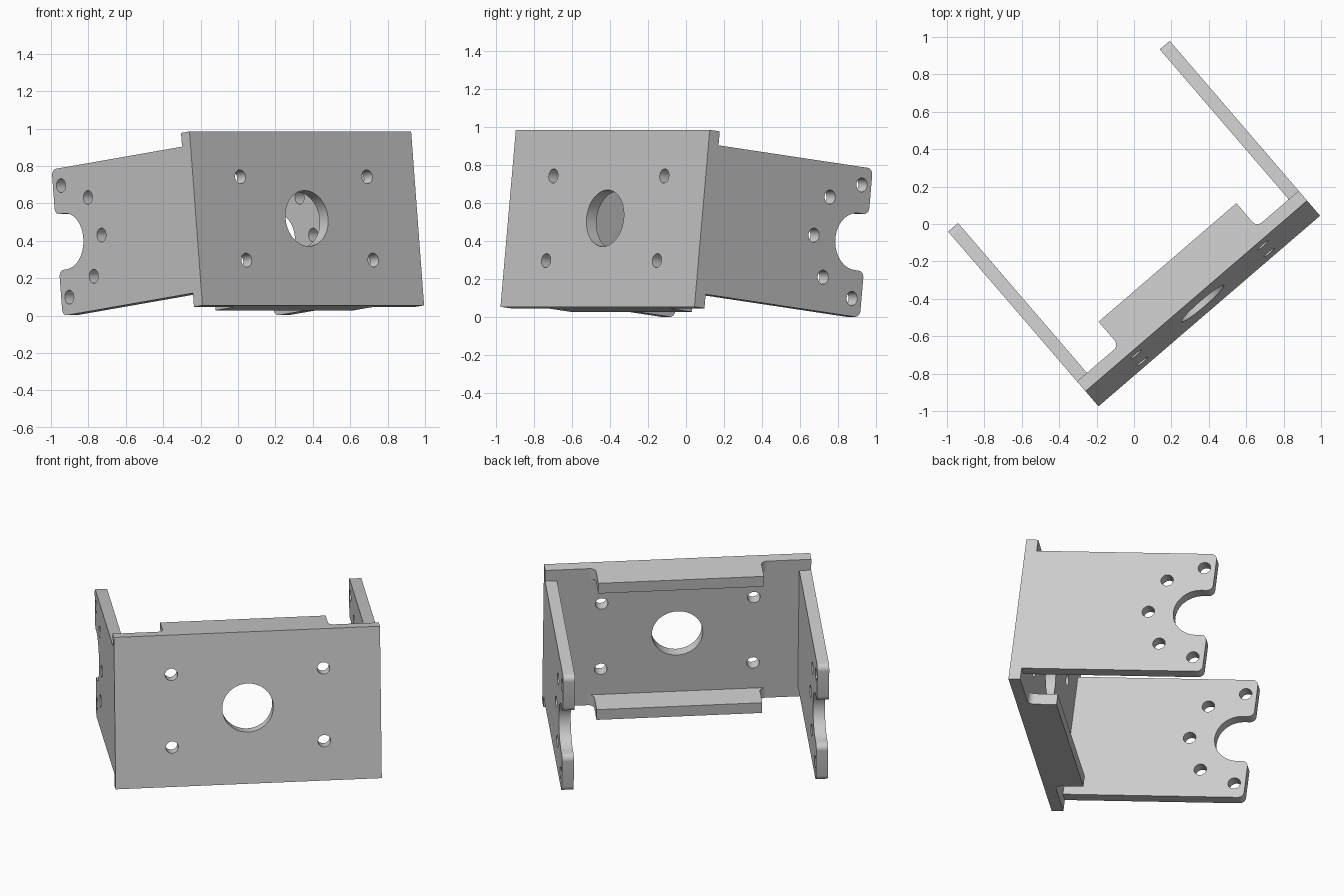
import bpy, bmesh
from math import radians, sin, cos
from mathutils import Matrix, Vector

cube = bpy.data.objects.get("Cube")
if cube:
    bpy.data.objects.remove(cube, do_unlink=True)

# Main sizes: width, height, sheet thickness, arm reach, arm half height
W, H, T, REACH, ARM = 1.563, 0.936, 0.07, 1.146, 0.394
R = 0.035  # small corner radius

grey = bpy.data.materials.new("satin grey")
grey.use_nodes = True
grey.diffuse_color = (0.6, 0.6, 0.6, 1)
grey.node_tree.nodes["Principled BSDF"].inputs["Base Color"].default_value = grey.diffuse_color

# Tilted frame of the bracket: x along the width, y to the back, z up the plate
FRAME = (Matrix.Translation((-0.19, -0.975, 0.055))
         @ Matrix.Rotation(radians(40.7), 4, 'Z') @ Matrix.Rotation(radians(-6.52), 4, 'X'))
X, Y, Z = Vector((1, 0, 0)), Vector((0, 1, 0)), Vector((0, 0, 1))


def arc(cx, cy, r, start, end, n=8):
    angles = [radians(start + (end - start) * i / n) for i in range(n + 1)]
    return [(cx + r * cos(a), cy + r * sin(a)) for a in angles]


def hole(cx, cy, r):
    return arc(cx, cy, r, 0, 360, 40)[:-1]


def panel(name, outlines, centre, ax, ay):
    """Sheet of thickness T from an outline followed by its holes."""
    curve = bpy.data.curves.new(name, 'CURVE')
    curve.dimensions, curve.fill_mode, curve.extrude = '2D', 'BOTH', T / 2
    for points in outlines:
        spline = curve.splines.new('POLY')
        spline.points.add(len(points) - 1)
        for p, (x, y) in zip(spline.points, points):
            p.co = (x, y, 0, 1)
        spline.use_cyclic_u = True
    temp = bpy.data.objects.new(name + " outline", curve)
    bpy.context.collection.objects.link(temp)
    graph = bpy.context.evaluated_depsgraph_get()
    mesh = bpy.data.meshes.new_from_object(temp.evaluated_get(graph))
    bpy.data.objects.remove(temp, do_unlink=True)
    bpy.data.curves.remove(curve)

    bm = bmesh.new()
    bm.from_mesh(mesh)
    bmesh.ops.remove_doubles(bm, verts=bm.verts, dist=0.0001)
    bmesh.ops.recalc_face_normals(bm, faces=bm.faces)
    for f in bm.faces:
        f.smooth = True
    bm.to_mesh(mesh)
    bm.free()
    mesh.set_sharp_from_angle(angle=radians(30))
    mesh.materials.clear()
    mesh.materials.append(grey)
    obj = bpy.data.objects.new(name, mesh)
    bpy.context.collection.objects.link(obj)
    axes = Matrix((ax, ay, ax.cross(ay))).transposed().to_4x4()
    obj.matrix_world = FRAME @ Matrix.Translation(centre) @ axes


# Front plate with a centre bore and four screw holes
plate = [[(-W / 2, -H / 2), (W / 2, -H / 2), (W / 2, H / 2), (-W / 2, H / 2)], hole(0, 0, 0.15)]
plate += [hole(x, y, 0.037) for x in (-0.447, 0.447) for y in (-0.224, 0.224)]
panel("front_plate", plate, (W / 2, T / 2, H / 2), X, Z)

# Side arms with a round notch and a ring of screw holes
PIVOT = 1.08
half = (arc(PIVOT, 0, 0.15, 180, 90, 16)
        + arc(REACH - R, 0.15 + R, R, -90, 0)
        + arc(REACH - R, ARM - R, R, 0, 90) + [(T, ARM)])
arm = [half + [(x, -y) for x, y in reversed(half[1:])]]
for a in range(90, 271, 45):
    arm.append(hole(PIVOT + 0.3 * cos(radians(a)), 0.3 * sin(radians(a)), 0.037))
for name, x in (("right_arm", T / 2), ("left_arm", W - T / 2)):
    panel(name, arm, (x, 0, H / 2), Y, Z)

# Top and bottom flanges with filleted roots
FLANGE, DEPTH = 0.486, 0.238
side = arc(FLANGE + R, T + R, R, 270, 180) + [(FLANGE, DEPTH)]
flange = [side + [(-x, y) for x, y in reversed(side)]]
for name, z in (("bottom_flange", T / 2), ("top_flange", H - T / 2)):
    panel(name, flange, (W / 2, 0, z), X, Y)
